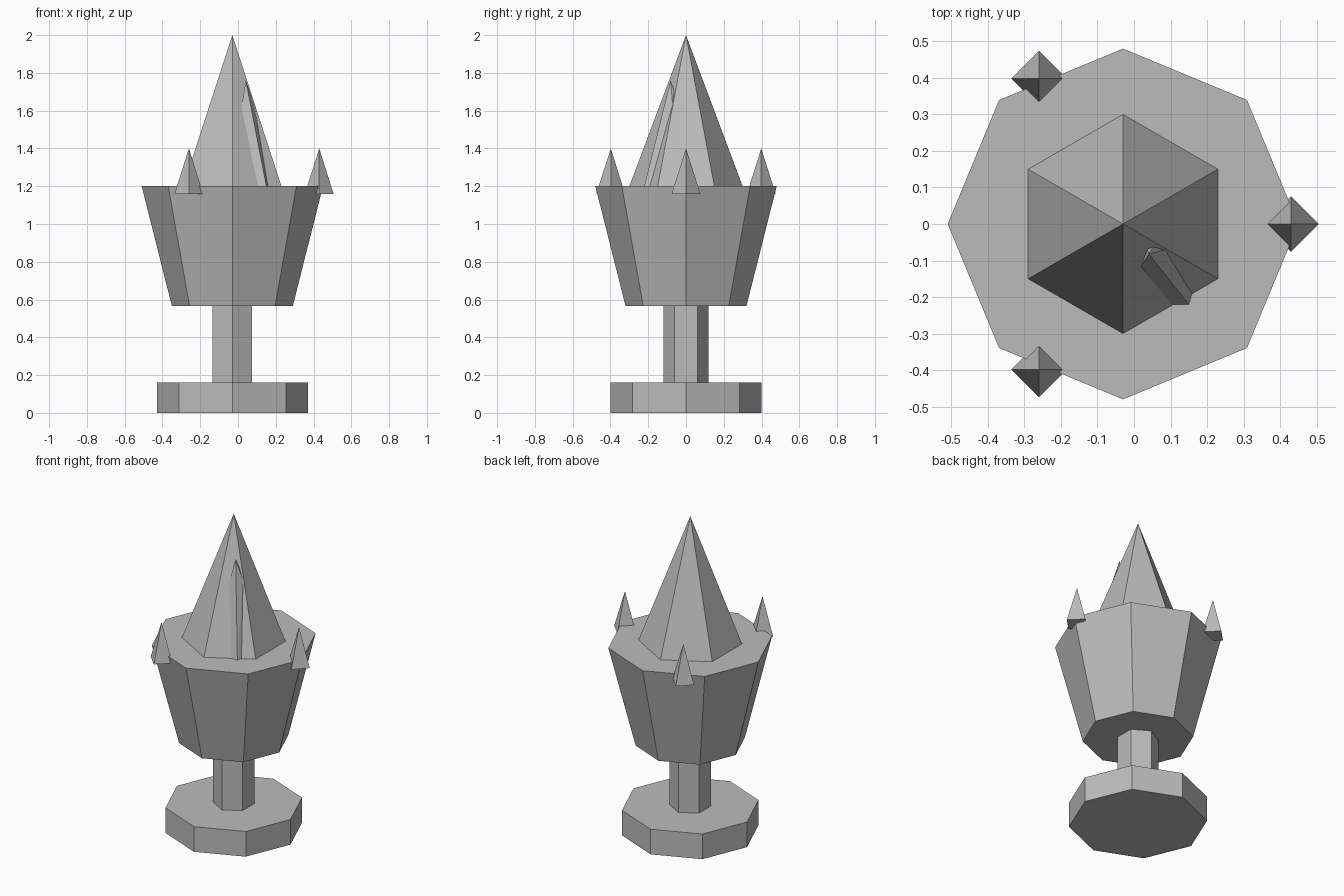
import bpy, bmesh
from math import cos, sin, pi

if "Cube" in bpy.data.objects:
    bpy.data.objects.remove(bpy.data.objects["Cube"], do_unlink=True)

AXIS = -0.03  # x of the pedestal's centre line

stone = bpy.data.materials.new("plain grey")
stone.use_nodes = True
GREY = (0.5, 0.5, 0.5, 1)
stone.diffuse_color = GREY
stone.node_tree.nodes["Principled BSDF"].inputs["Base Color"].default_value = GREY


def add_object(name, bm):
    bmesh.ops.recalc_face_normals(bm, faces=bm.faces)
    mesh = bpy.data.meshes.new(name)
    bm.to_mesh(mesh)
    bm.free()
    mesh.materials.append(stone)
    obj = bpy.data.objects.new(name, mesh)
    bpy.context.collection.objects.link(obj)
    return obj


def frustum(name, sides, low, high, bottom, top, x=AXIS, y=0, turn=0):
    """Flat-sided solid; a top radius of zero gives a point."""
    bm = bmesh.new()
    angles = [turn + 2 * pi * i / sides for i in range(sides)]

    def ring(r, z):
        return [bm.verts.new((x + r * cos(a), y + r * sin(a), z)) for a in angles]

    lower = ring(low, bottom)
    bm.faces.new(lower[::-1])
    if high:
        upper = ring(high, top)
        bm.faces.new(upper)
    else:
        tip = bm.verts.new((x, y, top))
    for i in range(sides):
        j = (i + 1) % sides
        side = (upper[j], upper[i]) if high else (tip,)
        bm.faces.new((lower[i], lower[j], *side))
    return add_object(name, bm)


# Pedestal and cup
frustum("base", 8, 0.4, 0.4, 0, 0.16)
frustum("stem", 6, 0.12, 0.12, 0.16, 0.565, turn=pi / 2)
frustum("cup", 8, 0.32, 0.48, 0.565, 1.2)

# Central spire
frustum("spire", 6, 0.3, 0, 1.2, 2, turn=pi / 2)

# Rim spikes
for i, name in enumerate(("left_spike", "back_right_spike", "front_right_spike")):
    a = 2 * pi * i / 3
    frustum(name, 4, 0.076, 0, 1.16, 1.4, AXIS + 0.46 * cos(a), 0.46 * sin(a))

# Slanted shard leaning on the spire
bm = bmesh.new()
shard = [(0.104, -0.221, 1.2), (0.15, -0.221, 1.2), (0.16, -0.186, 1.2),
         (0.11, -0.18, 1.2), (0.019, -0.117, 1.62), (0.041, -0.082, 1.76),
         (0.085, -0.071, 1.634), (0.052, -0.063, 1.706), (0.036, -0.07, 1.71)]
for point in shard:
    bm.verts.new(point)
bmesh.ops.convex_hull(bm, input=bm.verts)
add_object("shard", bm)
